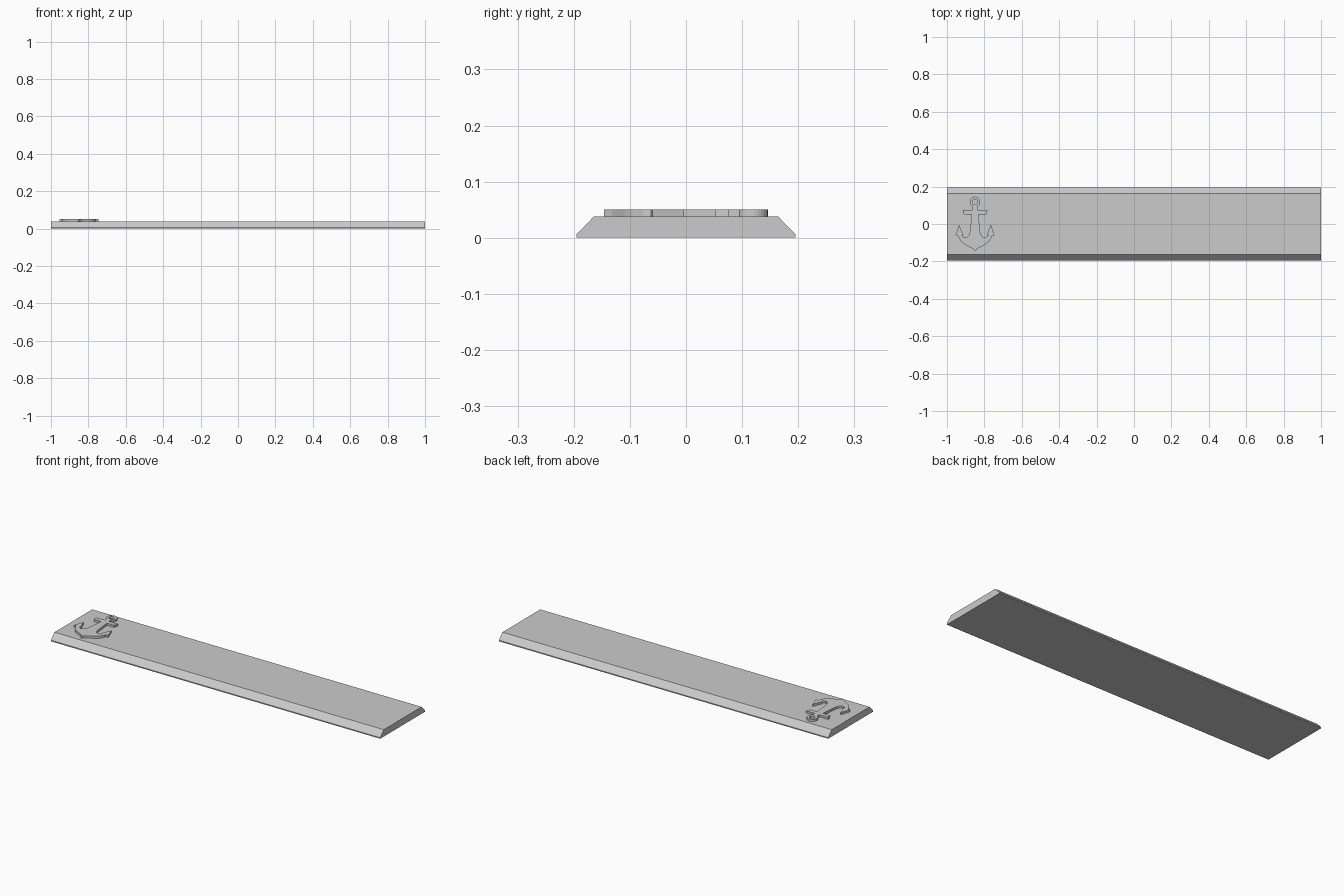
import bpy, bmesh, math

cube = bpy.data.objects.get("Cube")
if cube:
    bpy.data.objects.remove(cube, do_unlink=True)

grey = bpy.data.materials.new("plain grey")
grey.use_nodes = True
grey.diffuse_color = (0.6, 0.6, 0.6, 1)
grey.node_tree.nodes["Principled BSDF"].inputs["Base Color"].default_value = (0.6, 0.6, 0.6, 1)


def add_object(name, mesh):
    mesh.materials.clear()
    mesh.materials.append(grey)
    obj = bpy.data.objects.new(name, mesh)
    bpy.context.collection.objects.link(obj)
    return obj


def mirrored(half):
    """Close an outline from its right half, running bottom to top."""
    return half + [(-x, y) for x, y in reversed(half) if x > 0]


# Plank: bevelled cross-section swept along x
section = mirrored([(0.195, 0), (0.195, 0.006), (0.164, 0.038)])
bm = bmesh.new()
face = bm.faces.new([bm.verts.new((-1, y, z)) for y, z in section])
sweep = bmesh.ops.extrude_face_region(bm, geom=[face])
bmesh.ops.translate(bm, vec=(2, 0, 0),
                    verts=[v for v in sweep["geom"] if isinstance(v, bmesh.types.BMVert)])
bmesh.ops.recalc_face_normals(bm, faces=bm.faces)
plank_mesh = bpy.data.meshes.new("plank")
bm.to_mesh(plank_mesh)
bm.free()
add_object("plank", plank_mesh)

# Anchor outline: crown, arm, fluke, shank and stock
half = [(0, -0.146), (0.012, -0.132), (0.03, -0.122), (0.055, -0.11),
        (0.074, -0.095), (0.086, -0.077), (0.09, -0.062),
        (0.104, -0.06), (0.085, -0.004), (0.062, -0.062), (0.071, -0.06),
        (0.064, -0.068), (0.054, -0.073), (0.044, -0.071),
        (0.034, -0.062), (0.028, -0.045), (0.025, -0.02),
        (0.018, 0.052), (0.06, 0.052), (0.067, 0.076), (0.013, 0.076), (0.013, 0.095)]
# Ring around the top, starting above the neck
ring_y, ring_r, hole_r = 0.118, 0.028, 0.014
for i in range(11):
    a = math.radians(-50 + 14 * i)
    half.append((max(0, ring_r * math.cos(a)), ring_y + ring_r * math.sin(a)))
hole = [(hole_r * math.cos(math.tau * i / 24), ring_y + hole_r * math.sin(math.tau * i / 24))
        for i in range(24)]

# Fill the outline with its hole and give it thickness
curve = bpy.data.curves.new("anchor_outline", "CURVE")
curve.dimensions = "2D"
curve.fill_mode = "BOTH"
curve.extrude = 0.007
for points in (mirrored(half), hole):
    spline = curve.splines.new("POLY")
    spline.points.add(len(points) - 1)
    for point, (x, y) in zip(spline.points, points):
        point.co = (x, y, 0, 1)
    spline.use_cyclic_u = True
outline = bpy.data.objects.new("anchor_outline", curve)
bpy.context.collection.objects.link(outline)
bpy.context.view_layer.update()
graph = bpy.context.evaluated_depsgraph_get()
anchor_mesh = bpy.data.meshes.new_from_object(outline.evaluated_get(graph))
bpy.data.objects.remove(outline, do_unlink=True)

bm = bmesh.new()
bm.from_mesh(anchor_mesh)
bmesh.ops.remove_doubles(bm, verts=bm.verts, dist=0.0001)
bmesh.ops.recalc_face_normals(bm, faces=bm.faces)
for f in bm.faces:
    f.smooth = False
    f.material_index = 0
bm.to_mesh(anchor_mesh)
bm.free()
anchor = add_object("raised_anchor", anchor_mesh)
anchor.location = (-0.85, 0, 0.043)
